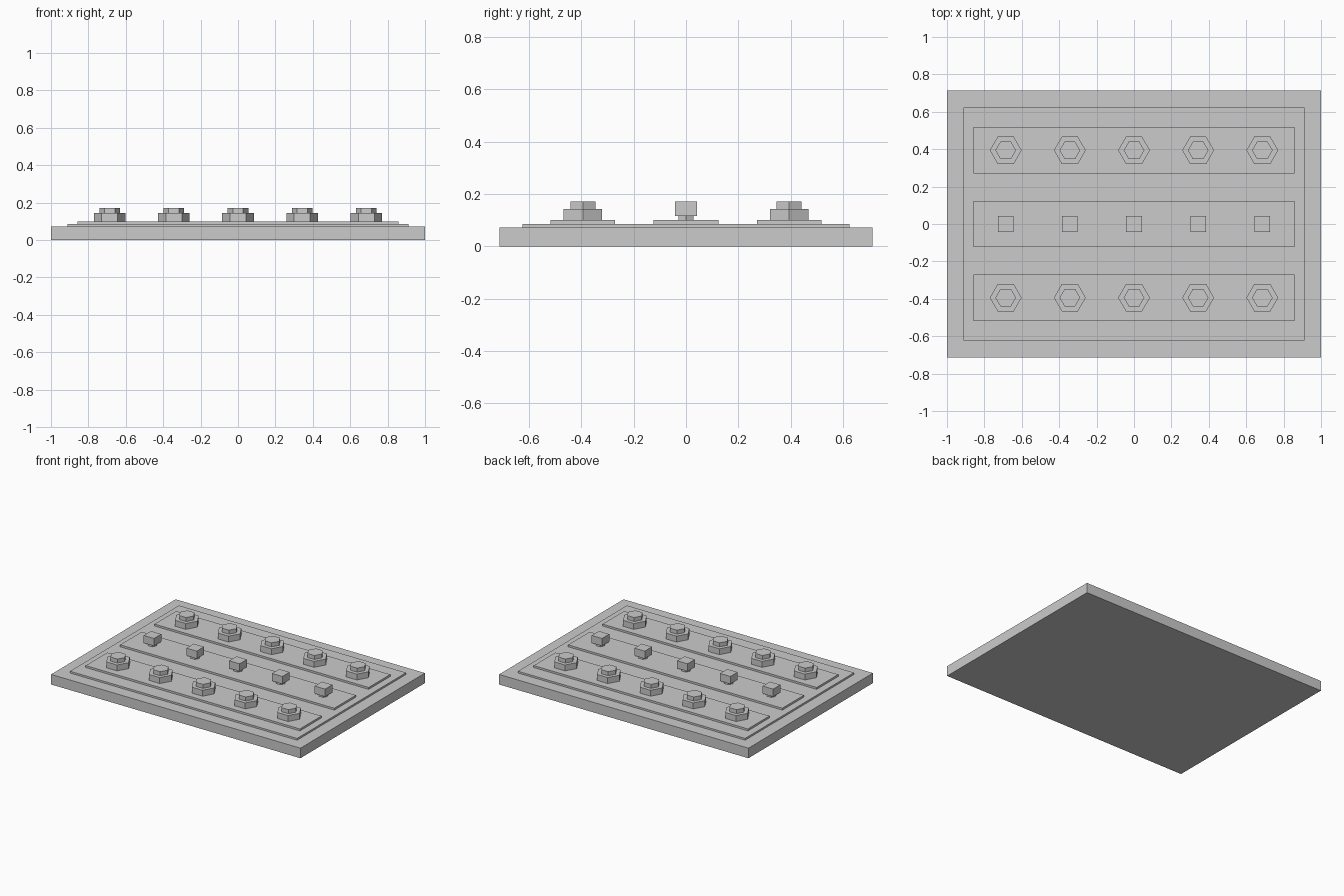
import bpy, bmesh
from mathutils import Matrix

if "Cube" in bpy.data.objects:
    bpy.data.objects.remove(bpy.data.objects["Cube"])

def finish(name, bm):
    me = bpy.data.meshes.new(name)
    bm.to_mesh(me)
    bm.free()
    ob = bpy.data.objects.new(name, me)
    bpy.context.collection.objects.link(ob)
    return ob

def box(name, x, y, z0, z1, hx, hy):
    bm = bmesh.new()
    m = Matrix.Translation((x, y, (z0 + z1) / 2)) @ Matrix.Diagonal((2 * hx, 2 * hy, z1 - z0, 1))
    bmesh.ops.create_cube(bm, size=1, matrix=m)
    return finish(name, bm)

def hexagon(name, x, y, z0, z1, r):
    # six-sided prism with corners pointing along x
    bm = bmesh.new()
    m = Matrix.Translation((x, y, (z0 + z1) / 2)) @ Matrix.Rotation(1.5707963, 4, 'Z')
    bmesh.ops.create_cone(bm, cap_ends=True, segments=6, radius1=r, radius2=r,
                          depth=z1 - z0, matrix=m)
    # make sure a corner lies on the x axis through the centre
    if not any(abs(v.co.y - y) < 1e-4 for v in bm.verts):
        bmesh.ops.rotate(bm, verts=bm.verts, cent=(x, y, 0),
                         matrix=Matrix.Rotation(1.5707963, 3, 'Z'))
    return finish(name, bm)

Z_BASE, Z_PANEL, Z_STRIP, Z_TOP = 0.073, 0.086, 0.10, 0.172
ROW, COL = 0.394, 0.343

# base board and raised panel
box("base", 0, 0, 0, Z_BASE, 1, 0.713)
box("panel", 0, 0, Z_BASE, Z_PANEL, 0.911, 0.624)

for row in (-1, 0, 1):
    y = row * ROW
    # raised strip under each row
    box("strip", 0, y, Z_PANEL, Z_STRIP, 0.859, 0.1235)
    for col in range(-2, 3):
        x = col * COL
        if row:
            # outer rows: stepped hexagonal pieces
            hexagon("hex_foot", x, y, Z_STRIP, 0.143, 0.085)
            hexagon("hex_cap", x, y, 0.143, Z_TOP, 0.055)
        else:
            # middle row: cubes on short stems
            hexagon("stem", x, y, Z_STRIP, 0.117, 0.033)
            box("cube_head", x, y, 0.117, Z_TOP, 0.0415, 0.0415)
